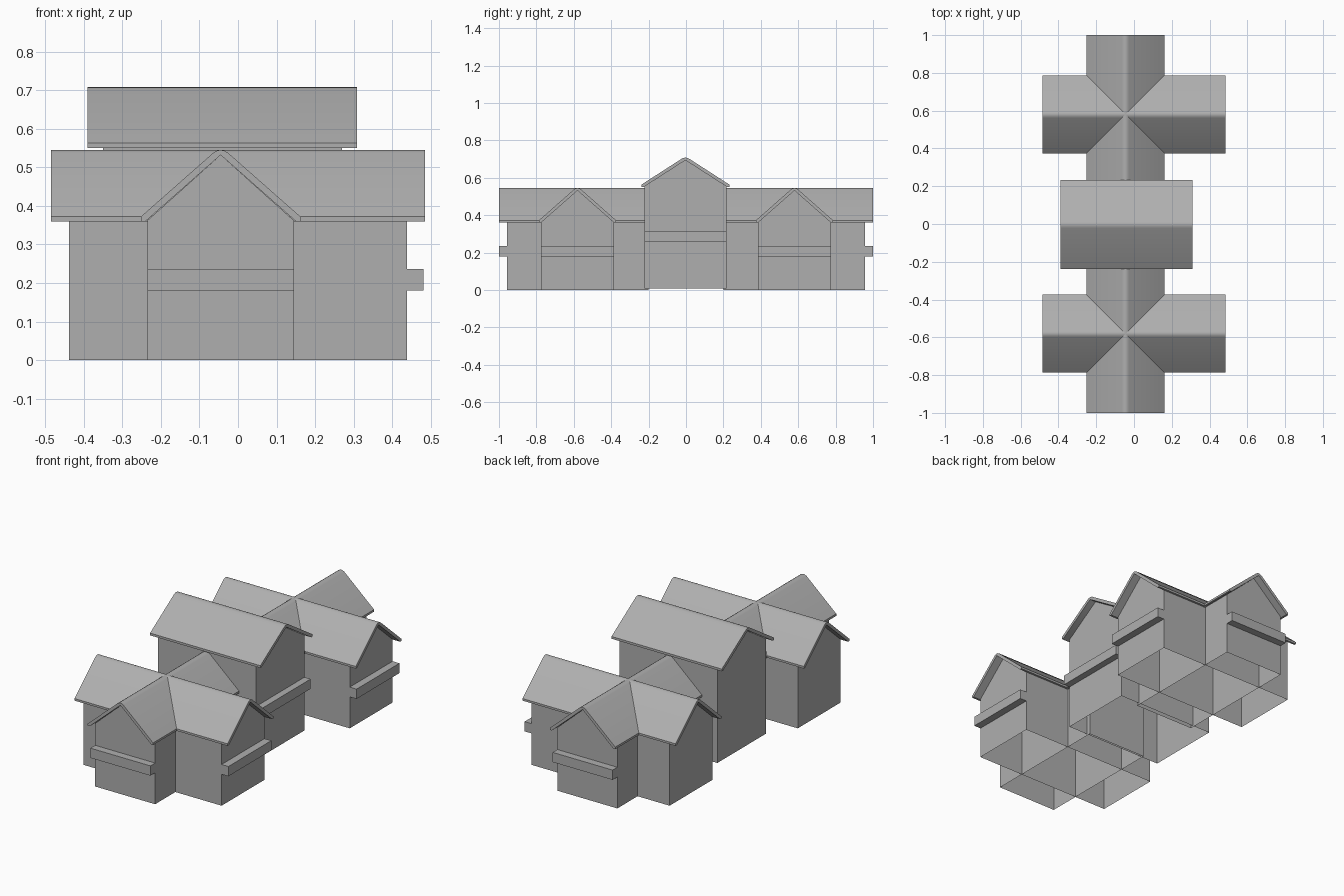
import bpy, bmesh, math

if "Cube" in bpy.data.objects:
    bpy.data.objects.remove(bpy.data.objects["Cube"])

XC = -0.045          # ridge line of the front-to-back wings
YC = 0.58            # distance of the end houses from the middle

grey = bpy.data.materials.new("dark_grey")
grey.diffuse_color = (0.43, 0.43, 0.43, 1)
grey.use_nodes = True
grey.node_tree.nodes["Principled BSDF"].inputs["Base Color"].default_value = grey.diffuse_color


def prism(name, profile, a, b, centre, along, smooth=False, open_base=False):
    """Extrude a (u, z) profile from a to b along axis 'x' or 'y'."""
    bm = bmesh.new()

    def place(u, z, t):
        return (t, centre + u, z) if along == 'x' else (centre + u, t, z)

    ends = [[bm.verts.new(place(u, z, t)) for u, z in profile] for t in (a, b)]
    n = len(profile)
    bm.faces.new(ends[0])
    bm.faces.new(ends[1])
    sides = []
    for i in range(n):
        j = (i + 1) % n
        sides.append(bm.faces.new((ends[0][i], ends[0][j], ends[1][j], ends[1][i])))
    bmesh.ops.recalc_face_normals(bm, faces=bm.faces)
    if open_base:    # the walls are shells without a floor
        bmesh.ops.delete(bm, geom=[sides[0]], context='FACES_ONLY')
    mesh = bpy.data.meshes.new(name)
    bm.to_mesh(mesh)
    bm.free()
    mesh.materials.append(grey)
    ob = bpy.data.objects.new(name, mesh)
    bpy.context.collection.objects.link(ob)
    if smooth:
        bpy.ops.object.select_all(action='DESELECT')
        ob.select_set(True)
        bpy.context.view_layer.objects.active = ob
        bpy.ops.object.shade_smooth_by_angle(angle=math.radians(35))
    return ob


def gable(half, z0, eave, apex):
    return [(-half, z0), (half, z0), (half, eave), (0, apex), (-half, eave)]


def roof_profile(half, low, lip, ridge, thick):
    """Bent slab with a rounded ridge."""
    k = (ridge - lip) / half / 0.85
    right = [(half, lip), (0.019, ridge - 0.0074 * k), (0.009, ridge - 0.0017 * k)]
    left = [(-u, z) for u, z in reversed(right)]
    under = [(-half, low), (-half + 0.012, low), (0, ridge - thick),
             (half - 0.012, low), (half, low)]
    return right + [(0, ridge)] + left + under


def ledge(name, x0, x1, y0, y1, z0, z1):
    prism(name, [(y0, z0), (y1, z0), (y1, z1), (y0, z1)], x0, x1, 0, 'x')


# two cross-gabled end houses, mirrored front to back
roof = roof_profile(0.207, 0.36, 0.372, 0.545, 0.013)
for side, s in (("front", -1), ("rear", 1)):
    y = s * YC
    prism(side + "_cross_wing_walls", gable(0.194, 0, 0.362, 0.532),
          -0.438, 0.438, y, 'x', open_base=True)
    prism(side + "_long_wing_walls", gable(0.19, 0, 0.362, 0.532),
          s * 0.957, s * 0.20, XC, 'y', open_base=True)
    prism(side + "_cross_wing_roof", roof, -0.485, 0.485, y, 'x', True)
    prism(side + "_long_wing_roof", roof, s * 1.0, s * 0.16, XC, 'y', True)
    # ledges on the right side and the outer end
    ledge(side + "_side_ledge", 0.436, 0.481, y - 0.194, y + 0.194, 0.18, 0.236)
    ledge(side + "_end_ledge", XC - 0.19, XC + 0.19,
          *sorted((s * 0.955, s * 1.0)), 0.18, 0.236)

# taller middle house
prism("middle_walls", gable(0.219, 0.008, 0.557, 0.695), -0.35, 0.27, -0.003, 'x',
      open_base=True)
prism("middle_roof", roof_profile(0.236, 0.55, 0.563, 0.708, 0.014),
      -0.39, 0.309, -0.003, 'x', True)
ledge("middle_ledge", 0.268, 0.309, -0.222, 0.216, 0.257, 0.313)
